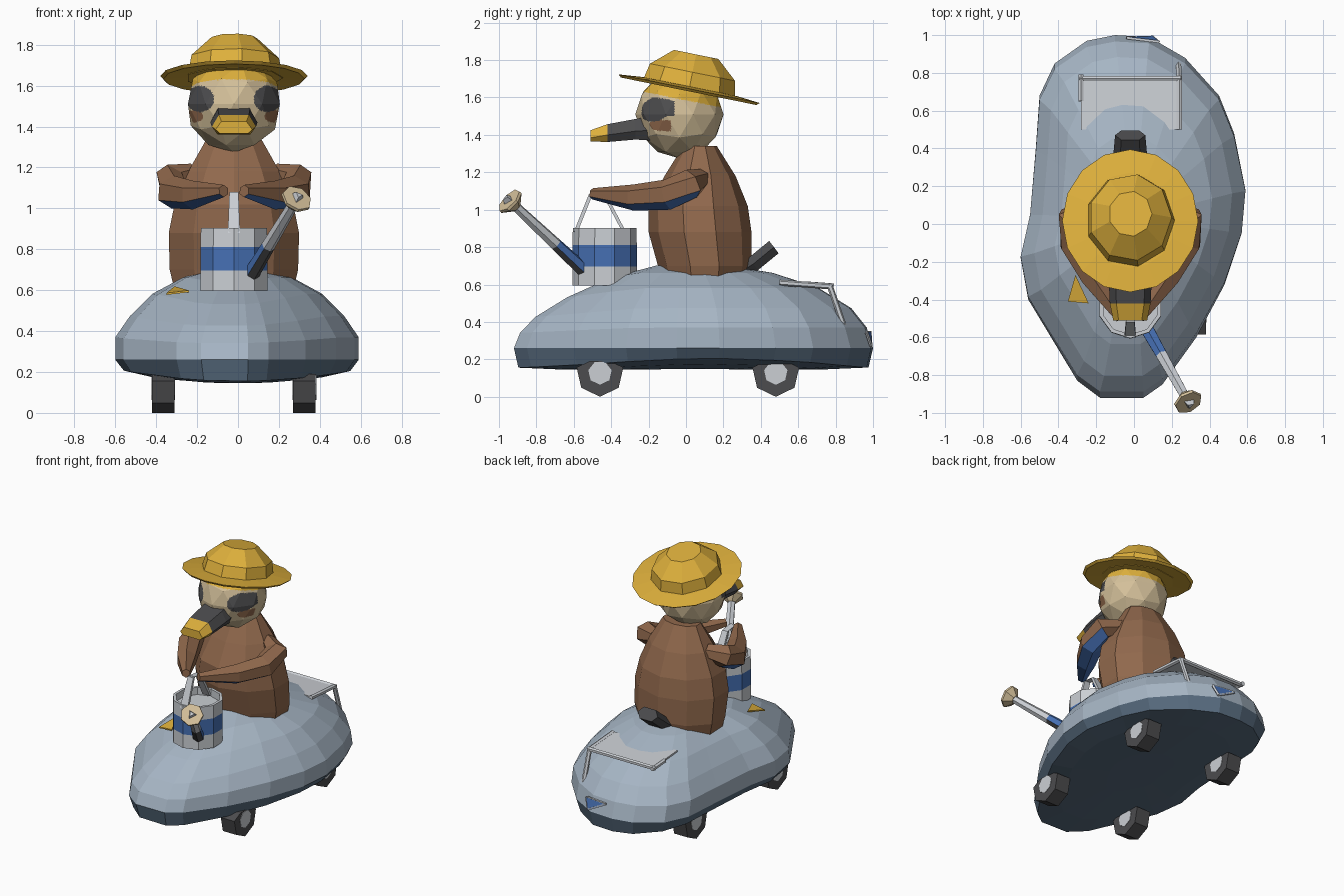
import bpy, bmesh, math
from mathutils import Vector, Matrix

cube = bpy.data.objects.get("Cube")
if cube:
    bpy.data.objects.remove(cube, do_unlink=True)


def material(name, rgb):
    """Flat material from 0-255 display values, stored as linear."""
    lin = [((c / 255 + 0.055) / 1.055) ** 2.4 for c in rgb]
    m = bpy.data.materials.new(name)
    m.use_nodes = True
    m.diffuse_color = (*lin, 1)
    m.node_tree.nodes["Principled BSDF"].inputs["Base Color"].default_value = (*lin, 1)
    return m


HULL = material("pale blue grey", (166, 181, 196))
SLATE = material("dark slate", (88, 108, 127))
BROWN = material("fur brown", (144, 104, 76))
TAN = material("cream tan", (212, 192, 154))
YELLOW = material("straw yellow", (222, 176, 60))
DARK = material("charcoal", (76, 76, 78))
BLUE = material("paint blue", (70, 112, 180))
GREY = material("light grey", (203, 207, 212))


def finish(name, bm, mats, rule=None):
    """Turn a bmesh into an object; rule picks a material slot from each face."""
    bmesh.ops.recalc_face_normals(bm, faces=bm.faces)
    bm.normal_update()
    if rule:
        for f in bm.faces:
            f.material_index = rule(f.calc_center_median(), f.normal)
    me = bpy.data.meshes.new(name)
    bm.to_mesh(me)
    bm.free()
    for m in mats:
        me.materials.append(m)
    ob = bpy.data.objects.new(name, me)
    bpy.context.collection.objects.link(ob)
    return ob


def loft(name, rings, mats, rule=None):
    """Skin a list of equal-length rings and cap both ends."""
    bm = bmesh.new()
    vs = [[bm.verts.new(p) for p in r] for r in rings]
    n = len(vs[0])
    for a, b in zip(vs, vs[1:]):
        for i in range(n):
            bm.faces.new((a[i], a[(i + 1) % n], b[(i + 1) % n], b[i]))
    bm.faces.new(vs[0])
    bm.faces.new(vs[-1])
    return finish(name, bm, mats, rule)


def ring(cx, cy, z, rx, ry, n, turn=0.0):
    return [Vector((cx + rx * math.cos(math.tau * (i + turn) / n),
                    cy + ry * math.sin(math.tau * (i + turn) / n), z)) for i in range(n)]


def tube(name, path, radii, n, mats, rule=None):
    """Loft round sections along a path."""
    pts = [Vector(p) for p in path]
    rings = []
    for i, p in enumerate(pts):
        t = (pts[min(i + 1, len(pts) - 1)] - pts[max(i - 1, 0)]).normalized()
        u = t.cross(Vector((0, 0, 1))).normalized()
        v = u.cross(t)
        rings.append([p + radii[i] * (u * math.cos(math.tau * (k + .5) / n)
                                      + v * math.sin(math.tau * (k + .5) / n)) for k in range(n)])
    return loft(name, rings, mats, rule)


# Vehicle hull: one lopsided outline repeated at shrinking sizes
outline = [(-.1, 1), (.08, .99), (.27, .88), (.45, .68), (.53, .48), (.59, .18), (.57, -.05),
           (.48, -.32), (.33, -.6), (.15, -.85), (.05, -.92), (-.18, -.92), (-.3, -.83),
           (-.56, -.4), (-.6, -.18), (-.55, .05), (-.52, .4), (-.5, .68), (-.42, .85), (-.25, .97)]


def hull_ring(sx, sy, z, upper):
    out = []
    for x, y in outline:
        x, y = x * sx, .03 + (y - .03) * sy
        if upper:
            h = .26 + (z - .26) * (1 + .4 * min(0, y + .25))
        else:
            h = z + .05 * (x / .55) ** 2
        out.append(Vector((x, y, h)))
    return out


levels = [(.3, .3, .145, False), (.7, .75, .146, False), (.93, .975, .155, False)]
levels += [(1, 1, .26, True), (1, .965, .37, True)]
levels += [(s, s, .26 + .45 * math.sqrt(1 - s * s), True) for s in (.88, .7, .45, .2)]
loft("vehicle_hull", [hull_ring(*l) for l in levels], [HULL, SLATE],
     lambda c, n: int(c.z < .255 or n.z < -.5))

# Wheels, trimmed flat where they meet the hull, with hub plates on both faces
for side, sx in (("left", 1), ("right", -1)):
    for end, y in (("front", -.46), ("rear", .48)):
        def disc(x, r, n=7):
            return [Vector((x, y + r * math.sin(math.tau * i / n),
                            min(.19, .128 - r * math.cos(math.tau * i / n)))) for i in range(n)]
        cx = -.02 + .345 * sx
        loft(f"{end}_{side}_wheel", [disc(cx - .055, .128), disc(cx + .055, .128)], [DARK])
        for k, hx in enumerate((cx - .058, cx + .053)):
            loft(f"{end}_{side}_hub_{k}", [disc(hx, .064), disc(hx + .005, .064)], [GREY])

# Animal body
loft("animal_body", [ring(-.02, y, z, rx, ry, 10, .5) for z, y, rx, ry in (
    (.58, .1, .3, .22), (.7, .1, .33, .25), (.88, .075, .335, .275), (1.02, .065, .305, .265),
    (1.18, .075, .235, .19), (1.34, .075, .14, .09))], [BROWN])

# Head: faceted ball, faces split finely so painted patches follow a rule
HC = Vector((-.02, -.035, 1.51))
bm = bmesh.new()
bmesh.ops.create_icosphere(bm, subdivisions=2, radius=.236)
bmesh.ops.subdivide_edges(bm, edges=bm.edges, cuts=14, use_grid_fill=True)
bmesh.ops.translate(bm, verts=bm.verts, vec=HC)


def face_paint(c, n):
    x = abs(c.x - HC.x)
    if c.z > 1.585 - .2 * c.y:
        return 1
    if c.y < -.06 and ((x - .165) / .068) ** 2 + ((c.z - 1.535) / .064) ** 2 < 1:
        return 2
    if c.y < -.08 and ((x - .195) / .045) ** 2 + ((c.z - 1.45) / .03) ** 2 < 1:
        return 3
    return 0


finish("head", bm, [TAN, YELLOW, DARK, BROWN], face_paint)


# Bill
def bill_ring(y, w, z0, z1):
    zm = (z0 + z1) / 2
    return [Vector((-.02 + x, y, z)) for x, z in (
        (-w, zm - .01), (-w * .75, z0), (w * .75, z0), (w, zm - .01), (w * .68, z1), (-w * .68, z1))]


loft("bill", [bill_ring(-.18, .11, 1.37, 1.5), bill_ring(-.27, .115, 1.375, 1.485),
              bill_ring(-.42, .108, 1.362, 1.457), bill_ring(-.51, .09, 1.365, 1.425)],
     [DARK, YELLOW], lambda c, n: int(c.y < -.4))

# Straw hat, tilted back
tilt = Matrix.Translation((-.02, .015, 1.637)) @ Matrix.Rotation(-.2, 4, "X")
for name, n, rows in (
        ("hat_brim", 16, ((.005, .2), (-.004, .345), (.01, .36), (.022, .24))),
        ("hat_crown", 9, ((0, .24), (.1, .22), (.197, .115)))):
    hat = loft(name, [ring(0, 0, z, r, r * 1.07, n) for z, r in rows], [YELLOW])
    hat.data.transform(tilt)

# Arms with blue undersides
for side, s in (("left", 1), ("right", -1)):
    tube(f"{side}_arm", [(-.02 + s * x, y, z) for x, y, z in (
        (.2, .08, 1.17), (.31, .03, 1.14), (.3, -.1, 1.08), (.2, -.28, 1.065), (.05, -.5, 1.085))],
        (.05, .08, .082, .07, .03), 6, [BROWN, BLUE],
        lambda c, n: int(n.z < -.5 and -.42 < c.y < 0))

# Flat tail and the one visible toe
tail_pts = [((.28, .66), .09), ((.36, .71), .09), ((.47, .8), .08)]
loft("tail", [[Vector((-.02 + w * a, y + .025 * b, z - .033 * b))
               for a, b in ((-1, 0), (-.6, 1), (.6, 1), (1, 0), (.6, -1), (-.6, -1))]
              for (y, z), w in tail_pts], [DARK])
loft("right_toe", [[Vector((x, y, z + dz)) for x, y, z in (
    (-.31, -.27, .61), (-.35, -.41, .577), (-.24, -.42, .59))] for dz in (0, .009)], [YELLOW])

# Watering can: striped, hollow at the top
loft("watering_can", [ring(-.02, -.435, z, r, r, 10, .5) for z, r in (
    (.595, .172), (.695, .172), (.81, .172), (.903, .17), (.903, .15), (.85, .15))],
    [GREY, BLUE], lambda c, n: int(.7 < c.z < .805 and abs(n.z) < .5))
loft("can_handle", [[Vector((-.02 + w * a, y + d, z)) for a, d in (
    (-1, -.01), (1, -.01), (1, .01), (-1, .01))] for y, z, w in (
    (-.59, .88, .03), (-.51, 1.08, .022), (-.43, 1.07, .022), (-.33, .88, .03))], [GREY])
base, tip = Vector((.06, -.54, .67)), Vector((.28, -.93, 1.035))
tube("can_spout", [base, base.lerp(tip, .4), tip], (.04, .034, .026), 6, [GREY, BLUE, DARK],
     lambda c, n: 0 if c.z > .8 else 2 if n.y < -.2 and n.z < -.2 else 1)
d = (tip - base).normalized()
tube("spout_rose", [tip - d * .035, tip + d * .01, tip + d * .025], (.03, .078, .076), 7, [TAN])
tube("rose_nozzle", [tip + d * .02, tip + d * .05], (.036, .02), 3, [GREY])

# Rear rack: plate, rails and leg
loft("rack_plate", [[Vector((x, y, z + dz)) for x, y, z in (
    (-.28, .5, .605), (.24, .5, .605), (.24, .77, .585), (-.28, .77, .585))] for dz in (0, .012)],
    [GREY])
for name, path in (
        ("rack_rear_rail", ((-.29, .77, .59), (.25, .77, .59))),
        ("rack_left_rail", ((.24, .5, .61), (.24, .77, .59))),
        ("rack_right_rail", ((-.28, .65, .6), (-.28, .79, .59))),
        ("rack_leg", ((.24, .77, .59), (.235, .86, .33)))):
    tube(name, path, (.016, .016), 6, [GREY])

# Small rear badge lying on the hull: blue triangle with a pale rim
tri = [Vector(p) for p in ((-.04, .985, .345), (.13, .965, .345), (.1, .99, .272))]
for k in range(3):
    tube(f"badge_rim_{k}", (tri[k], tri[(k + 1) % 3]), (.009, .009), 4, [GREY])
loft("badge_panel", [[p + Vector((0, dy, 0)) for p in tri] for dy in (0, .007)], [BLUE])
